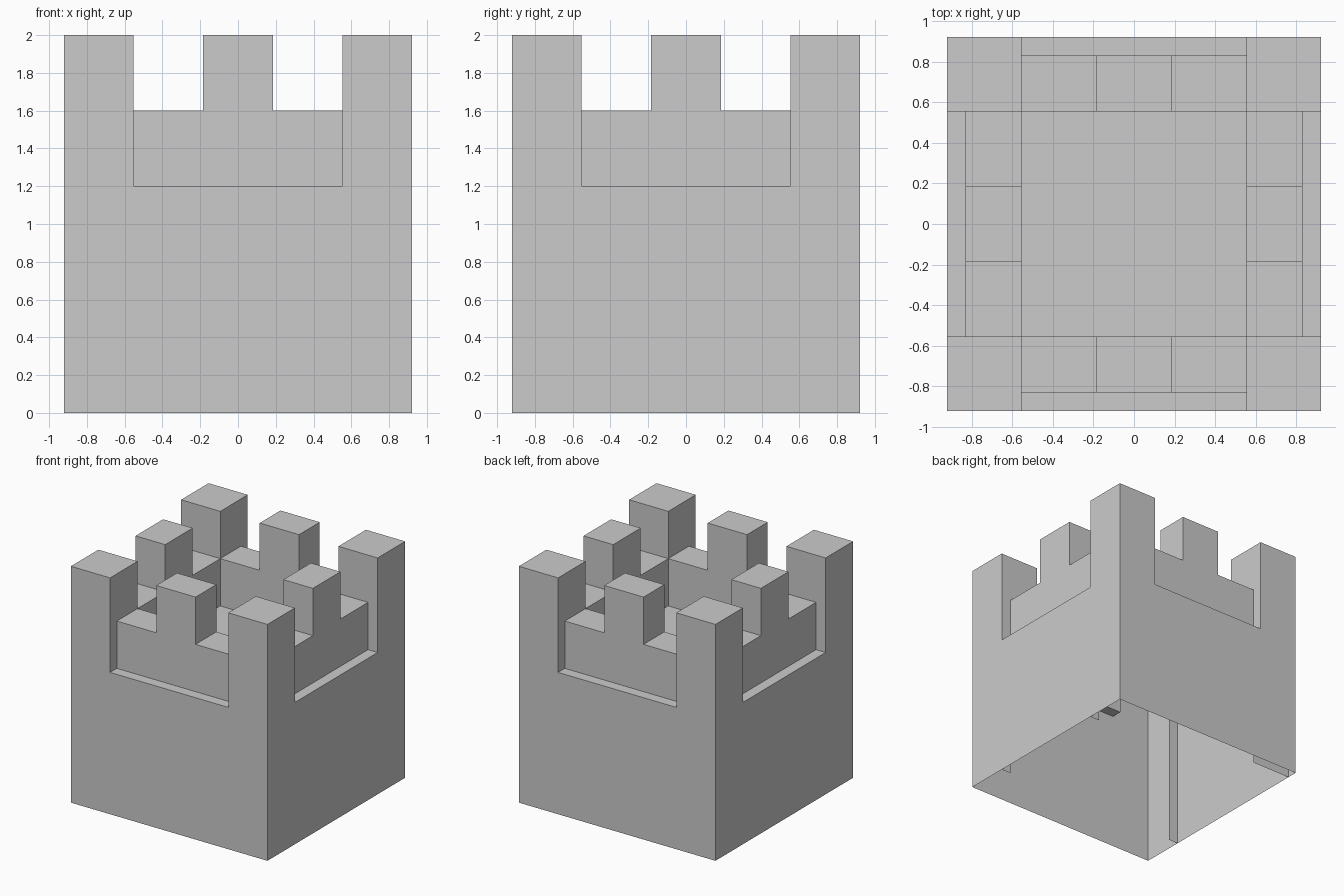
import bpy, bmesh

if "Cube" in bpy.data.objects:
    bpy.data.objects.remove(bpy.data.objects["Cube"])

# Shared grid: outer face, ledge edge, inner wall face, merlon sides
GRID = [-0.92, -0.83, -0.553, -0.184, 0.184, 0.553, 0.83, 0.92]
LEVELS = [0.0, 1.2, 1.6, 2.0]
N = len(GRID) - 1


def height(i, j):
    """Top of the tower over one plan cell."""
    if not (0 <= i < N and 0 <= j < N):
        return 0.0
    x, y = (abs(GRID[k] + GRID[k + 1]) / 2 for k in (i, j))
    far, near = max(x, y), min(x, y)
    if near > 0.553:
        return 2.0                              # corner pillars
    if far > 0.83 or far < 0.553:
        return 1.2                              # outer ledge, inner floor
    return 2.0 if near < 0.184 else 1.6         # merlons, parapet


def add_object(name, bm):
    mesh = bpy.data.meshes.new(name)
    bm.to_mesh(mesh)
    bm.free()
    obj = bpy.data.objects.new(name, mesh)
    bpy.context.collection.objects.link(obj)
    return obj


def quad(bm, *corners):
    bm.faces.new([bm.verts.new(c) for c in corners])


def upright(bm, a, b, z0, z1):
    """Vertical quad over the plan segment a-b."""
    quad(bm, (*a, z0), (*b, z0), (*b, z1), (*a, z1))


# Tower shell, open underneath
bm = bmesh.new()
for i in range(N):
    for j in range(N):
        x0, x1, y0, y1 = GRID[i], GRID[i + 1], GRID[j], GRID[j + 1]
        h = height(i, j)
        quad(bm, (x0, y0, h), (x1, y0, h), (x1, y1, h), (x0, y1, h))
        # Side walls wherever the neighbouring cell is lower
        sides = [(i, j - 1, (x0, y0), (x1, y0)), (i + 1, j, (x1, y0), (x1, y1)),
                 (i, j + 1, (x1, y1), (x0, y1)), (i - 1, j, (x0, y1), (x0, y0))]
        for ni, nj, a, b in sides:
            for z0, z1 in zip(LEVELS, LEVELS[1:]):
                if height(ni, nj) <= z0 and z1 <= h:
                    upright(bm, a, b, z0, z1)
bmesh.ops.remove_doubles(bm, verts=bm.verts, dist=0.0001)
bmesh.ops.dissolve_limit(bm, angle_limit=0.01, verts=bm.verts, edges=bm.edges)
add_object("castle_tower", bm)

# Thin ribs inside the hollow base
bm = bmesh.new()
for sx, sy in [(-1, -1), (1, -1), (1, 1)]:
    upright(bm, (sx * 0.92, sy * 0.553), (sx * 0.83, sy * 0.553), 0, 1.2)
upright(bm, (-0.92, 0.83), (-0.553, 0.83), 0, 1.2)
add_object("inner_ribs", bm)
